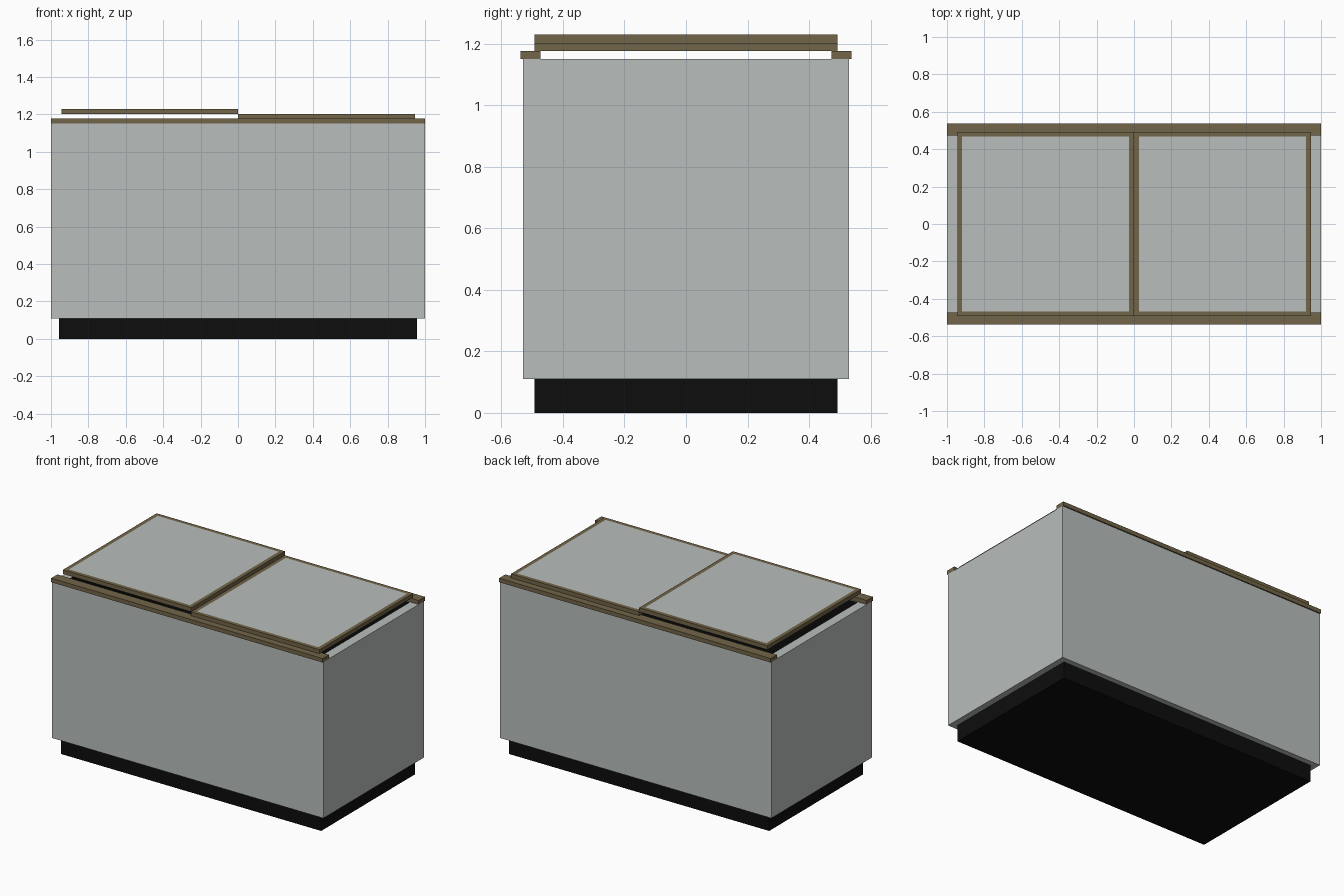
import bpy, bmesh
from mathutils import Vector

if "Cube" in bpy.data.objects:
    bpy.data.objects.remove(bpy.data.objects["Cube"])


def material(name, rgb):
    m = bpy.data.materials.new(name)
    m.diffuse_color = (*rgb, 1)
    m.use_nodes = True
    m.node_tree.nodes["Principled BSDF"].inputs["Base Color"].default_value = m.diffuse_color
    return m


GREY = material("pale grey", (0.479, 0.515, 0.497))
BROWN = material("bronze brown", (0.171, 0.130, 0.065))
BLACK = material("black", (0.004, 0.004, 0.004))


def box(name, lo, hi, mats, edit=None):
    """Box between two corners; edit may change the bmesh before it is stored."""
    lo, hi = Vector(lo), Vector(hi)
    bm = bmesh.new()
    bmesh.ops.create_cube(bm, size=1)
    for v in bm.verts:
        v.co = Vector(c * s for c, s in zip(v.co, hi - lo)) + (lo + hi) / 2
    if edit:
        edit(bm)
    mesh = bpy.data.meshes.new(name)
    bm.to_mesh(mesh)
    bm.free()
    for m in mats:
        mesh.materials.append(m)
    ob = bpy.data.objects.new(name, mesh)
    bpy.context.collection.objects.link(ob)
    return ob


def facing(bm, sign):
    bm.normal_update()
    return [f for f in bm.faces if f.normal.z * sign > 0.9]


def hollow(bm):
    # storage well sunk into the top, lined in black
    top = facing(bm, 1)[0]
    bmesh.ops.inset_region(bm, faces=[top], thickness=0.09)
    new = bmesh.ops.extrude_discrete_faces(bm, faces=[top])["faces"][0]
    for v in new.verts:
        v.co.z = 0.22
    new.material_index = 1
    for e in new.edges:
        for f in e.link_faces:
            f.material_index = 1


def glaze(bm):
    # flush glass panes inside the lid frame, above and below
    for sign in (1, -1):
        pane = facing(bm, sign)[0]
        bmesh.ops.inset_region(bm, faces=[pane], thickness=0.037)
        pane.material_index = 1


# plinth and cabinet
box("plinth", (-0.958, -0.493, 0), (0.958, 0.493, 0.11), [BLACK])
box("cabinet", (-1, -0.53, 0.11), (1, 0.53, 1.15), [GREY, BLACK], hollow)

# rails along the front and back edges
box("front_rail", (-1, -0.538, 1.15), (1, -0.473, 1.177), [BROWN])
box("back_rail", (-1, 0.473, 1.15), (1, 0.538, 1.177), [BROWN])

# sliding lids, the left one riding higher
box("right_lid", (0, -0.493, 1.177), (0.945, 0.493, 1.203), [BROWN, GREY], glaze)
box("left_lid", (-0.945, -0.493, 1.203), (0, 0.493, 1.23), [BROWN, GREY], glaze)
